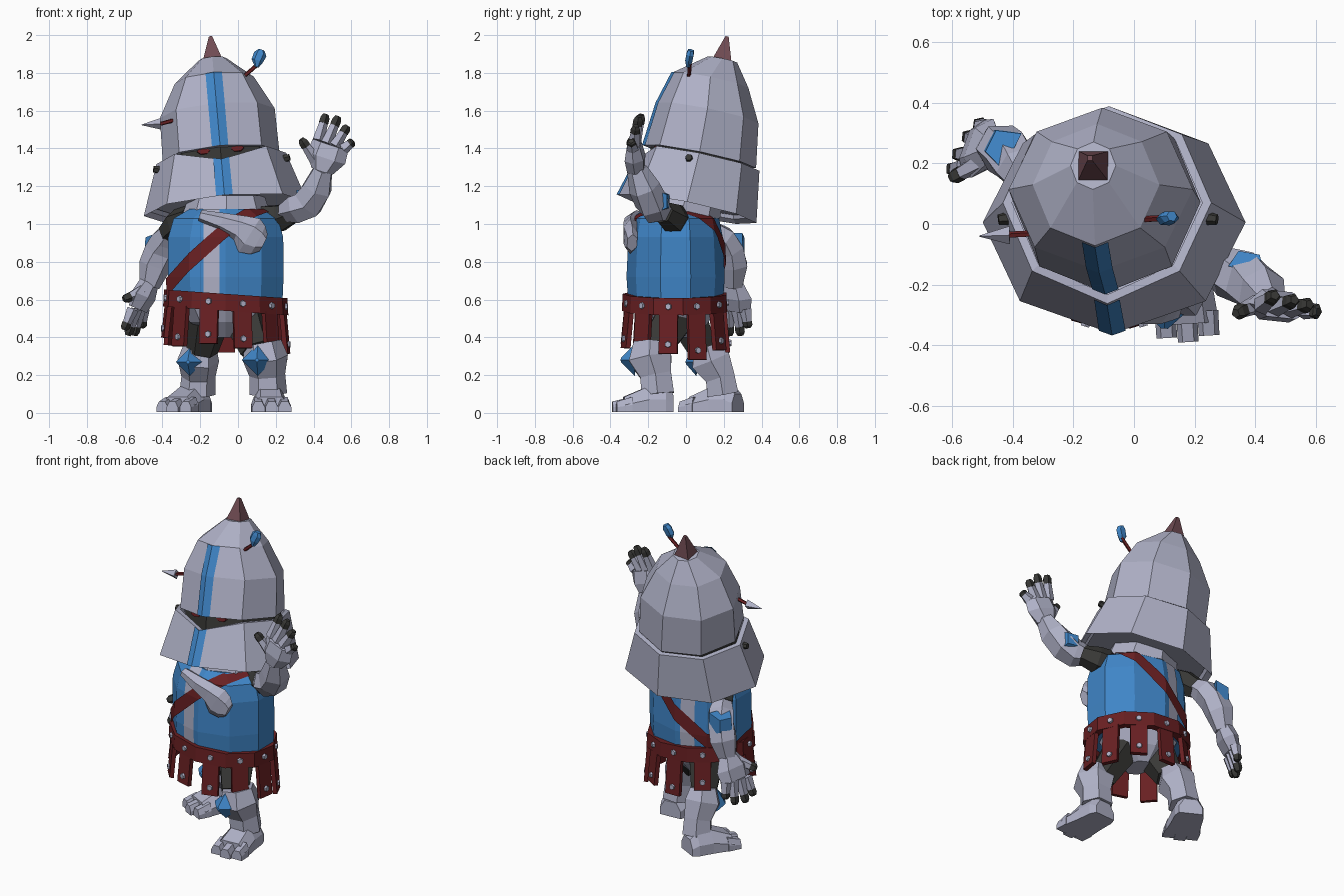
import bpy, bmesh, math
from mathutils import Vector, Matrix

if "Cube" in bpy.data.objects:
    bpy.data.objects.remove(bpy.data.objects["Cube"])


def material(name, rgb):
    m = bpy.data.materials.new(name)
    m.diffuse_color = (*rgb, 1)
    m.use_nodes = True
    m.node_tree.nodes["Principled BSDF"].inputs["Base Color"].default_value = m.diffuse_color
    return m


STEEL = material("pale steel", (.43, .44, .57))
BLUE = material("blue cloth", (.05, .235, .57))
RED = material("dark red leather", (.14, .014, .016))
DARK = material("charcoal", (.04, .04, .037))
HORN = material("brown spike", (.16, .07, .085))


def add(name, bm, mat):
    bmesh.ops.recalc_face_normals(bm, faces=bm.faces)
    me = bpy.data.meshes.new(name)
    bm.to_mesh(me)
    bm.free()
    me.materials.append(mat)
    ob = bpy.data.objects.new(name, me)
    bpy.context.collection.objects.link(ob)
    return ob


def loft_bm(rings, caps=True, loop=False, wrap=True):
    """Join equal-sized rings of points with quads."""
    bm = bmesh.new()
    vs = [[bm.verts.new(p) for p in r] for r in rings]
    n = len(vs[0])
    for a, b in zip(vs, vs[1:] + ([vs[0]] if loop else [])):
        for i in range(n if wrap else n - 1):
            j = (i + 1) % n
            bm.faces.new((a[i], a[j], b[j], b[i]))
    if caps and not loop and wrap:
        bm.faces.new(vs[0])
        bm.faces.new(vs[-1])
    return bm


def limb(name, pts, mat, n=6, side=(1, 0, 0), phase=0.0):
    """Tube through (x, y, z, radius along side[, other radius])."""
    ps = [Vector(p[:3]) for p in pts]
    rings = []
    for k, p in enumerate(pts):
        t = (ps[min(k + 1, len(ps) - 1)] - ps[max(k - 1, 0)]).normalized()
        s = Vector(side)
        s = (s - t * s.dot(t)).normalized()
        u = t.cross(s)
        angs = [phase + 2 * math.pi * i / n for i in range(n)]
        rings.append([ps[k] + s * math.cos(a) * p[3] + u * math.sin(a) * p[-1] for a in angs])
    return add(name, loft_bm(rings), mat)


def ring(n, z, rx, ry, cx=0, cy=0):
    """Horizontal ellipse whose first point faces the front."""
    a = [2 * math.pi * i / n - math.pi / 2 for i in range(n)]
    return [Vector((cx + rx * math.cos(t), cy + ry * math.sin(t), z)) for t in a]


# ---- helmet, built upright and then tilted back and sideways
TILT = (Matrix.Translation((-.065, .03, 1.075)) @ Matrix.Rotation(math.radians(-5), 4, 'Y')
        @ Matrix.Rotation(math.radians(-11.5), 4, 'X'))


def tilted(ob):
    ob.data.transform(TILT)
    return ob


dome = [ring(8, .285, .31, .305, 0, -.015), ring(8, .52, .305, .275, 0, -.02),
        ring(8, .695, .21, .205, 0, -.04), ring(8, .815, .075, .08)]
brim = [ring(8, 0, .435, .375, 0, -.025), ring(8, .275, .345, .325, 0, -.015),
        ring(8, .275, .315, .295, 0, -.015), ring(8, .02, .40, .34, 0, -.02)]
for r in brim[1:3]:
    r[0].z = .205          # dip for the visor opening
tilted(add("helmet_dome", loft_bm(dome), STEEL))
tilted(add("helmet_brim", loft_bm(brim, loop=True), STEEL))
tilted(add("visor_shadow", loft_bm([ring(8, .14, .29, .27), ring(8, .31, .29, .27, 0, -.01)]), DARK))
tilted(add("helmet_lining", loft_bm([ring(8, .04, .38, .33, 0, -.015), ring(8, .13, .34, .3, 0, -.01)]), STEEL))
tilted(limb("helmet_spike", [(0, 0, .80, .075), (0, 0, .94, .012)], HORN, 4, phase=math.pi / 4))
for name, rings in (("dome_stripe", dome[:3]), ("brim_stripe", brim[:2])):
    out = Vector((0, -.006, .001))
    rows = [[r[0] + (r[i] - r[0]).normalized() * d + out for i, d in ((-1, .047), (1, 0), (1, .047))]
            for r in rings]
    tilted(add(name, loft_bm(rows, wrap=False), BLUE))
for s in (-1, 1):
    tilted(limb("eye", [(s * .09, -.24, .275, .035, .018), (s * .09, -.258, .275, .035, .018)], RED))
    tilted(limb("visor_bolt", [(s * .33, -.06, .235, .022), (s * .362, -.065, .24, .018)], DARK, 6, (0, 1, 0)))

# ---- arrow stuck through the helmet
limb("arrow_tail_shaft", [(-.2, 0, 1.58, .011), (.11, .02, 1.85, .011)], RED, 5, (0, 1, 0))
limb("arrow_front_shaft", [(-.3, -.03, 1.56, .011), (-.43, -.037, 1.525, .011)], RED, 5, (0, 1, 0))
limb("arrow_head", [(-.41, -.037, 1.53, .03), (-.51, -.04, 1.525, .002)], STEEL, 4, (0, 1, 0))
limb("arrow_feather", [(.1, .01, 1.83, .01), (.103, .015, 1.865, .032, .022), (.118, .022, 1.9, .034, .022),
                       (.125, .026, 1.92, .018)], BLUE, 6)


# ---- torso with cloth stripe and diagonal strap cut from inflated copies
def torso(d):
    spec = ((.57, .315, .25), (.72, .322, .26), (.93, .32, .25), (1.03, .29, .23), (1.08, .2, .17))
    return [ring(10, z, rx + d, ry + d, -.065, -.055) for z, rx, ry in spec]


def band(name, mat, d, normal, centre, half):
    bm = loft_bm(torso(d), caps=False)
    nv, c = Vector(normal).normalized(), Vector(centre)
    for s in (1, -1):
        bmesh.ops.bisect_plane(bm, geom=bm.verts[:] + bm.edges[:] + bm.faces[:],
                               plane_co=c + nv * half * s, plane_no=nv * s, clear_outer=True)
    add(name, bm, mat)


add("tunic", loft_bm(torso(0)), BLUE)
band("tunic_stripe", STEEL, .005, (1, 0, 0), (-.14, 0, 0), .042)
band("shoulder_strap", RED, .011, (-.84, .25, 1), (-.37, -.25, .70), .037)
add("gorget", loft_bm([ring(8, 1.03, .24, .21, -.06, -.03), ring(8, 1.15, .2, .2, -.06, 0)]), STEEL)
limb("chin_plate", [(-.2, -.26, 1.045, .03), (-.08, -.28, 1.01, .05), (.01, -.29, .975, .075, .045),
                    (.06, -.295, .94, .105, .04), (.105, -.29, .915, .085, .035),
                    (.135, -.285, .9, .05, .03)], STEEL, 6, (0, 0, 1))

# ---- belt, hanging straps and studs
CX, CY = -.065, -.055
belt = [ring(11, z, rx, ry, CX, CY) for z, rx, ry in
        ((.54, .335, .285), (.63, .33, .28), (.63, .29, .24), (.54, .29, .24))]
for r in belt:
    for p in r:
        p.z -= .07 * (p.x - CX)
add("belt", loft_bm(belt, loop=True), RED)
for i in range(11):
    a = 2 * math.pi * (i + .5) / 11 - math.pi / 2
    o, t = Vector((math.cos(a), math.sin(a), 0)), Vector((-math.sin(a), math.cos(a), 0))
    z = .585 - .07 * .33 * o.x
    p = Vector((CX + .306 * o.x, CY + .256 * o.y, z - .03))
    q = p + o * .02 - Vector((0, 0, .2 + .035 * (i % 2) + .02 * o.x))
    limb("skirt_strap", [(*p, .07, .018), (*q, .07, .018)], RED, 4, t, math.pi / 4)
    b = Vector((CX + .313 * o.x, CY + .263 * o.y, z))
    for c in (b, q + Vector((0, 0, .05))):
        limb("stud", [(*c, .02), (*(c + o * .019), .016)], STEEL, 6, (0, 0, 1))

# ---- legs
limb("pelvis", [(-.065, -.04, .6, .26, .22), (-.065, -.04, .48, .19, .16), (-.065, -.04, .4, .07, .09)], STEEL, 8)


def section(heel, f, d, off, hw, h, zb=.005):
    w = Vector((-f.y, f.x, 0))
    c = Vector((*heel, 0)) + f * d + w * off
    return [c + w * x * hw + Vector((0, 0, z)) for x, z in
            ((-1, zb), (1, zb), (1, h * .5), (.55, h), (-.55, h), (-1, h * .5))]


def foot(name, heel, f):
    f = Vector((*f, 0)).normalized()
    add(name, loft_bm([section(heel, f, d, 0, w, h) for d, w, h in
                       ((0, .07, .10), (.04, .085, .14), (.13, .09, .14), (.26, .105, .085))]), STEEL)
    for off in (-.07, 0, .07):
        add(name + "_toe", loft_bm([section(heel, f, .22, off, .035, .085),
                                    section(heel, f, .32 - abs(off) * .25, off, .034, .06)]), STEEL)


limb("right_thigh", [(.03, -.05, .52, .12), (.1, -.17, .33, .09)], DARK)
limb("left_thigh", [(-.15, .0, .52, .12), (-.19, .09, .33, .085)], DARK)
limb("right_shin", [(.13, -.19, .37, .1), (.145, -.19, .29, .12, .13), (.155, -.16, .2, .095), (.16, -.15, .1, .1)],
     STEEL)
limb("left_shin", [(-.2, .11, .36, .085), (-.21, .13, .28, .11, .12), (-.21, .18, .19, .09), (-.215, .195, .1, .095)],
     STEEL)
limb("right_knee_guard", [(.105, -.27, .28, .085), (.1, -.345, .28, .012)], BLUE, 4)
limb("left_knee_guard", [(-.255, .055, .27, .075), (-.265, -.0, .27, .012)], BLUE, 4)
foot("right_foot", (.16, -.07), (.06, -1))
foot("left_foot", (-.2, .275), (-.46, -.88))


# ---- arms
def hand(name, wrist, knuckles, spread, tips, thumb):
    w, k, s = Vector(wrist), Vector(knuckles), Vector(spread).normalized()
    m = w.lerp(k, .5)
    limb(name + "_palm", [(*w, .06, .05), (*m, .105, .058), (*k, .1, .04)], STEEL, 6, s)
    starts = [k + s * (-.07 + .047 * i) for i in range(4)] + [w.lerp(k, .3) - s * .05]
    for a, tip in zip(starts, tips + [thumb]):
        b = Vector(tip)
        j = a.lerp(b, .66)
        limb(name + "_finger", [(*a, .034), (*j, .025)], STEEL, 5, s)
        limb(name + "_fingertip", [(*j, .027), (*a.lerp(b, .87), .026), (*b, .016)], DARK, 5, s)


limb("right_upper_arm", [(.12, -.05, 1.02, .085), (.22, -.07, 1.03, .08), (.29, -.12, 1.06, .06)], DARK, 6, (0, 1, 0))
limb("right_forearm", [(.24, -.11, 1.06, .05), (.31, -.16, 1.08, .085), (.37, -.18, 1.11, .092),
                       (.42, -.22, 1.19, .085), (.45, -.26, 1.29, .055)], STEEL, 6, (0, 1, 0))
limb("right_elbow_guard", [(.37, -.15, 1.12, .085), (.38, -.095, 1.12, .05)], BLUE, 4, phase=math.pi / 4)
hand("right_hand", (.445, -.265, 1.28), (.49, -.275, 1.42), (.95, -.1, -.3),
     [(.465, -.235, 1.58), (.53, -.25, 1.57), (.58, -.265, 1.52), (.61, -.29, 1.44)], (.335, -.295, 1.45))

limb("left_upper_arm", [(-.24, .02, 1.02, .09), (-.32, .09, 1.0, .08), (-.37, .15, .95, .06)], DARK, 6, (0, 0, 1))
limb("left_forearm", [(-.345, .12, .98, .05), (-.38, .19, .92, .08), (-.41, .23, .86, .085), (-.44, .25, .78, .085),
                      (-.47, .25, .67, .055)], STEEL)
limb("left_elbow_guard", [(-.405, .24, .885, .095), (-.475, .275, .89, .055)], BLUE, 4, (0, 0, 1), math.pi / 4)
hand("left_hand", (-.47, .25, .69), (-.53, .25, .55), (.4, .9, 0),
     [(-.605, .18, .44), (-.585, .23, .41), (-.55, .29, .41), (-.51, .33, .45)], (-.605, .15, .6))
